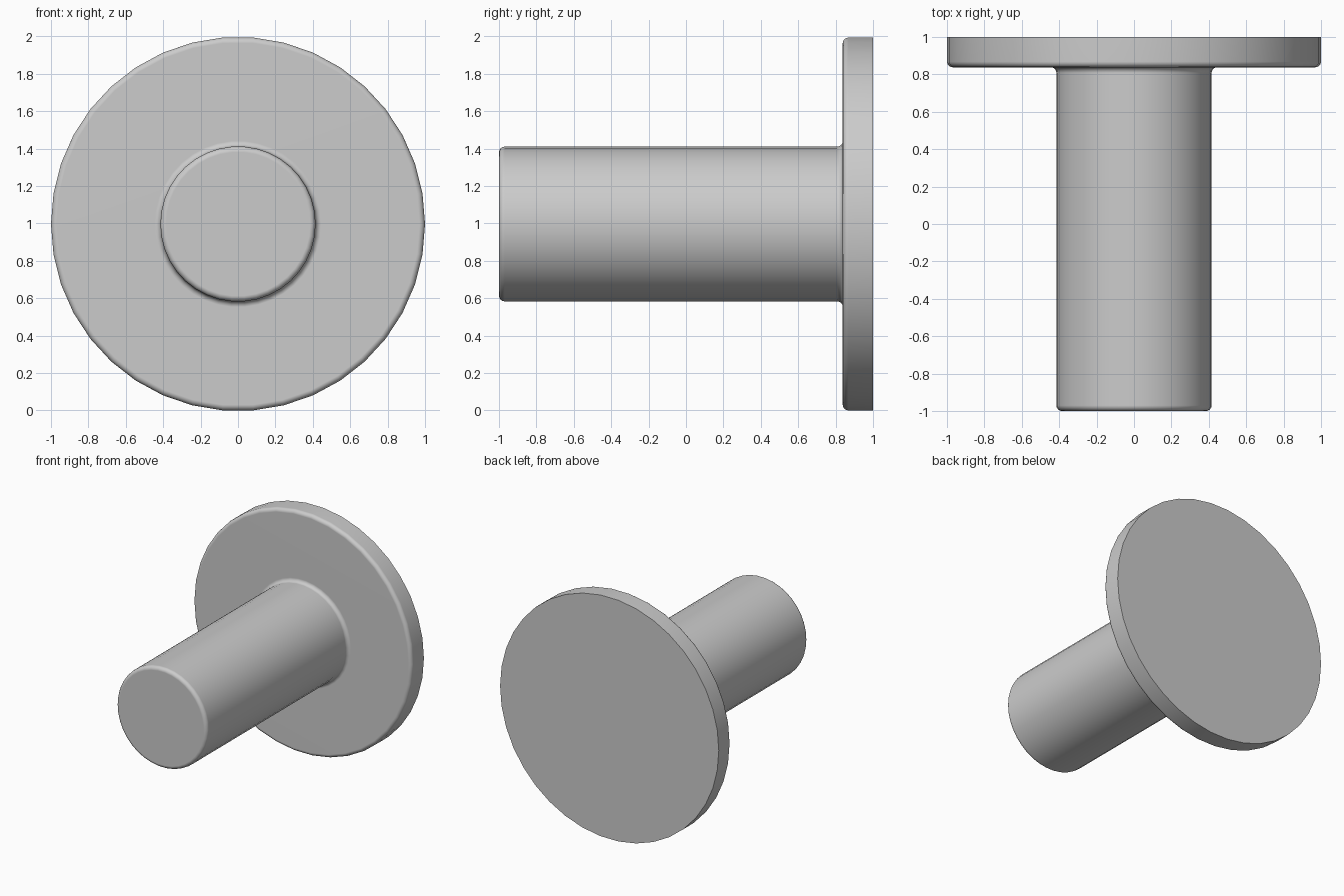
import bpy
import bmesh
from math import cos, sin, pi, radians

if "Cube" in bpy.data.objects:
    bpy.data.objects.remove(bpy.data.objects["Cube"])

SIDES = 38
R_FLANGE, R_SHAFT = 1.0, 0.415
Y_BACK, Y_FLANGE, Y_TIP = 1.0, 0.838, -1.0
FILLET = 0.03
CENTRE_Z = R_FLANGE * cos(pi / SIDES)  # flat side rests on the ground


def arc(r, y, start, end, steps=4):
    """Quarter-round profile points (radius, y) about the centre (r, y)."""
    angles = [radians(start + (end - start) * i / steps) for i in range(steps + 1)]
    return [(r + FILLET * cos(a), y + FILLET * sin(a)) for a in angles]


# Turned profile: sharp back rim, rounded front rim, root fillet, rounded tip
profile = [(R_FLANGE, Y_BACK)]
profile += arc(R_FLANGE - FILLET, Y_FLANGE + FILLET, 0, -90)
profile += arc(R_SHAFT + FILLET, Y_FLANGE - FILLET, 90, 180)
profile += arc(R_SHAFT - FILLET, Y_TIP + FILLET, 0, -90)

# Revolve the profile around the y axis
bm = bmesh.new()
rings = []
for r, y in profile:
    rings.append([bm.verts.new((r * cos(2 * pi * i / SIDES), y,
                                r * sin(2 * pi * i / SIDES) + CENTRE_Z))
                  for i in range(SIDES)])
for a, b in zip(rings, rings[1:]):
    for i in range(SIDES):
        j = (i + 1) % SIDES
        bm.faces.new((a[i], a[j], b[j], b[i]))

# Flat end caps
bm.faces.new(rings[0])
bm.faces.new(rings[-1])
bmesh.ops.recalc_face_normals(bm, faces=bm.faces[:])

mesh = bpy.data.meshes.new("flanged_pin")
bm.to_mesh(mesh)
bm.free()
pin = bpy.data.objects.new("flanged_pin", mesh)
bpy.context.collection.objects.link(pin)

# Smooth sides with crisp, flat ends
bpy.context.view_layer.objects.active = pin
pin.select_set(True)
bpy.ops.object.shade_smooth_by_angle(angle=radians(40))
weighted = pin.modifiers.new("flat_ends", 'WEIGHTED_NORMAL')
weighted.keep_sharp = True
